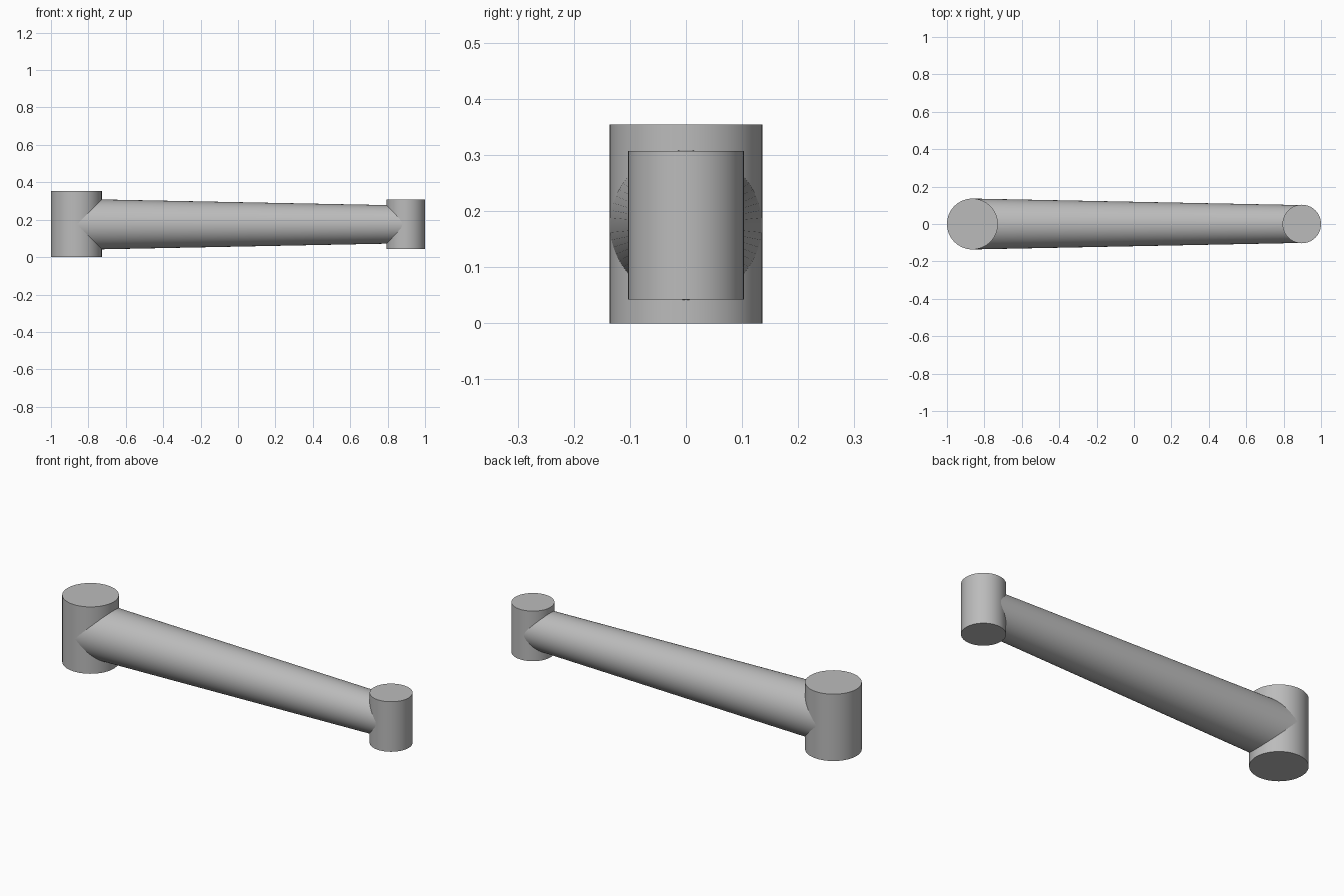
import bpy
import math

cube = bpy.data.objects.get("Cube")
if cube:
    bpy.data.objects.remove(cube, do_unlink=True)

# Plain grey metal
grey = bpy.data.materials.new("grey_metal")
grey.use_nodes = True
colour = (0.5, 0.5, 0.5, 1)
grey.diffuse_color = colour
grey.node_tree.nodes["Principled BSDF"].inputs["Base Color"].default_value = colour

MID_Z = 0.175
BIG_X, BIG_R, BIG_H = -0.864, 0.136, 0.354
SMALL_X, SMALL_R, SMALL_H = 0.897, 0.103, 0.265


def finish(name):
    ob = bpy.context.object
    ob.name = name
    ob.data.materials.append(grey)
    bpy.ops.object.shade_smooth_by_angle(angle=math.radians(30))
    return ob


def boss(name, x, radius, height, z):
    bpy.ops.mesh.primitive_cylinder_add(
        vertices=64, radius=radius, depth=height, location=(x, 0, z))
    return finish(name)


# Upright end bosses
boss("large_end_boss", BIG_X, BIG_R, BIG_H, BIG_H / 2)
boss("small_end_boss", SMALL_X, SMALL_R, SMALL_H, MID_Z)

# Tapered round arm running between the boss axes
bpy.ops.mesh.primitive_cone_add(
    vertices=64, radius1=BIG_R, radius2=SMALL_R - 0.002,
    depth=SMALL_X - BIG_X, location=((BIG_X + SMALL_X) / 2, 0, MID_Z),
    rotation=(0, math.pi / 2, 0))
finish("tapered_arm")
